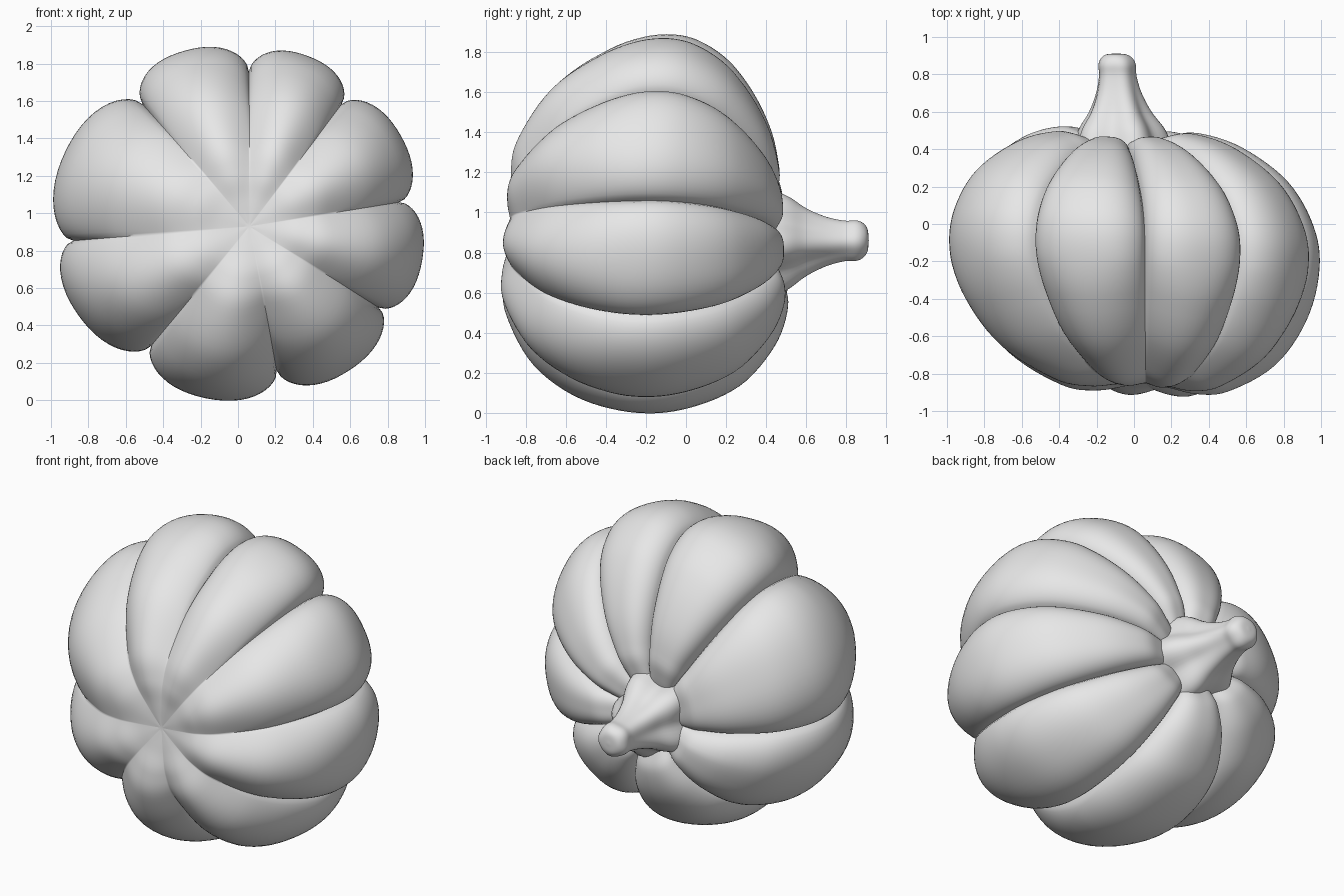
import bpy, bmesh, math
from mathutils import Vector

cube = bpy.data.objects.get("Cube")
if cube:
    bpy.data.objects.remove(cube, do_unlink=True)

gray = bpy.data.materials.new("plain_gray")
gray.use_nodes = True
gray.diffuse_color = (0.8, 0.8, 0.8, 1)
gray.node_tree.nodes["Principled BSDF"].inputs["Base Color"].default_value = (0.8, 0.8, 0.8, 1)


def clamp(value):
    return min(max(value, 0), 1)


def smooth_curve(points, steps):
    """Catmull-Rom samples through a short list of points."""
    pts = [Vector(p) for p in points]
    pts = [2 * pts[0] - pts[1]] + pts + [2 * pts[-1] - pts[-2]]
    out = []
    for a, b, c, d in zip(pts, pts[1:], pts[2:], pts[3:]):
        for i in range(steps):
            t = i / steps
            out.append(0.5 * (2 * b + (c - a) * t + (2 * a - 5 * b + 4 * c - d) * t ** 2
                              + (3 * b - a - 3 * c + d) * t ** 3))
    return out + [pts[-2]]


def loft(name, rings, sharp_angle):
    """Skin closed rings into one smooth object."""
    bm = bmesh.new()
    rows = [[bm.verts.new(p) for p in ring] for ring in rings]
    for low, high in zip(rows, rows[1:]):
        for i in range(len(low)):
            bm.faces.new((low[i - 1], low[i], high[i], high[i - 1]))
    bmesh.ops.remove_doubles(bm, verts=bm.verts, dist=0.0003)
    bmesh.ops.recalc_face_normals(bm, faces=bm.faces)
    mesh = bpy.data.meshes.new(name)
    bm.to_mesh(mesh)
    bm.free()
    mesh.materials.append(gray)
    obj = bpy.data.objects.new(name, mesh)
    bpy.context.collection.objects.link(obj)
    bpy.ops.object.select_all(action='DESELECT')
    obj.select_set(True)
    bpy.context.view_layer.objects.active = obj
    bpy.ops.object.shade_smooth_by_angle(angle=math.radians(sharp_angle))


# Creases between the ribs: angle, crease radius, outer radius
creases = [(8.5, .88, .985), (49.7, .866, .98), (86, .84, .96), (128, .84, .975),
           (185, .893, 1.01), (234, .80, .915), (285, .808, .928), (330, .878, .99)]
creases.append((creases[0][0] + 360,) + creases[0][1:])

# Around the body: angle, outer radius, crease depth, place across the rib (-1 to 1)
around = []
PER_RIB = 24
for (a0, g0, c0), (a1, g1, c1) in zip(creases, creases[1:]):
    for i in range(PER_RIB):
        s = -math.cos(math.pi * i / PER_RIB)
        s = 0.6 * s + 0.4 * (2 * i / PER_RIB - 1)
        k = (s + 1) / 2
        outer = c0 + (c1 - c0) * k + 0.012 * (1 - s * s)
        crease = g0 + (g1 - g0) * k
        around.append((math.radians(a0 + (a1 - a0) * k), outer, outer - crease, s))

# Body profile from front to back: radius, y, crease strength
profile = smooth_curve([(0, -.85, 0), (.15, -.868, .05), (.3, -.89, .25), (.48, -.865, .55),
                        (.75, -.71, .9), (.93, -.46, 1.08), (1, -.19, 1.1), (.97, .04, 1.1),
                        (.84, .27, 1.1), (.61, .44, 1), (.39, .505, .8), (.25, .48, .4),
                        (.1, .42, 0), (0, .4, 0)], 6)

rings = []
for j, (rad, y, strength) in enumerate(profile):
    rad = max(rad, 0)
    before, after = profile[max(j - 1, 0)], profile[min(j + 1, len(profile) - 1)]
    nr, ny = Vector((after[1] - before[1], before[0] - after[0])).normalized()
    # The poles lean away from the middle axis
    lean = max(0, 1 - rad)
    cx, cz = (.06 * lean, .93) if y < -.19 else (-.07 * lean, .93 - .08 * lean)
    # Creases start soft at the front and become tight
    tight = clamp((y + .85) / .6)
    ring = []
    for ang, outer, depth, s in around:
        round_rib = max(0, 1 - abs(s) ** 3) ** .6
        soft_rib = math.cos(math.pi * s / 2)
        cut = depth * strength * (1 - tight * round_rib - (1 - tight) * soft_rib)
        r = max(rad * outer - nr * cut, 0)
        x, z = r * math.cos(ang), r * math.sin(ang)
        # The whole body tilts a little, and the upper ribs stop short at the back
        tilt = .08 * clamp((.3 - y) / .8) * z - .05 * x
        short = .05 * clamp(y / .45) * clamp(rad / .4) * max(0, math.cos(ang - 1.9))
        ring.append((cx + x, y - ny * cut + tilt - short, cz + z))
    rings.append(ring)
loft("pumpkin_body", rings, 60)

# Stem: radius, y, strength of the five ridges
stem = smooth_curve([(.26, .36, .12), (.235, .46, .12), (.21, .52, .12), (.16, .6, .1),
                     (.12, .7, .06), (.1, .79, .04), (.1, .85, .03),
                     (.085, .885, .02), (.055, .906, 0), (0, .912, 0)], 5)
rings = []
for rad, y, ridge in stem:
    t = (y - .36) / .55
    ring = []
    for i in range(60):
        a = math.tau * i / 60
        r = max(rad, 0) * (1 + ridge * math.cos(5 * a + .5))
        ring.append((-.07 - .025 * t + r * math.cos(a), y, .85 + .012 * t + r * math.sin(a)))
    rings.append(ring)
loft("stem", rings, 60)
